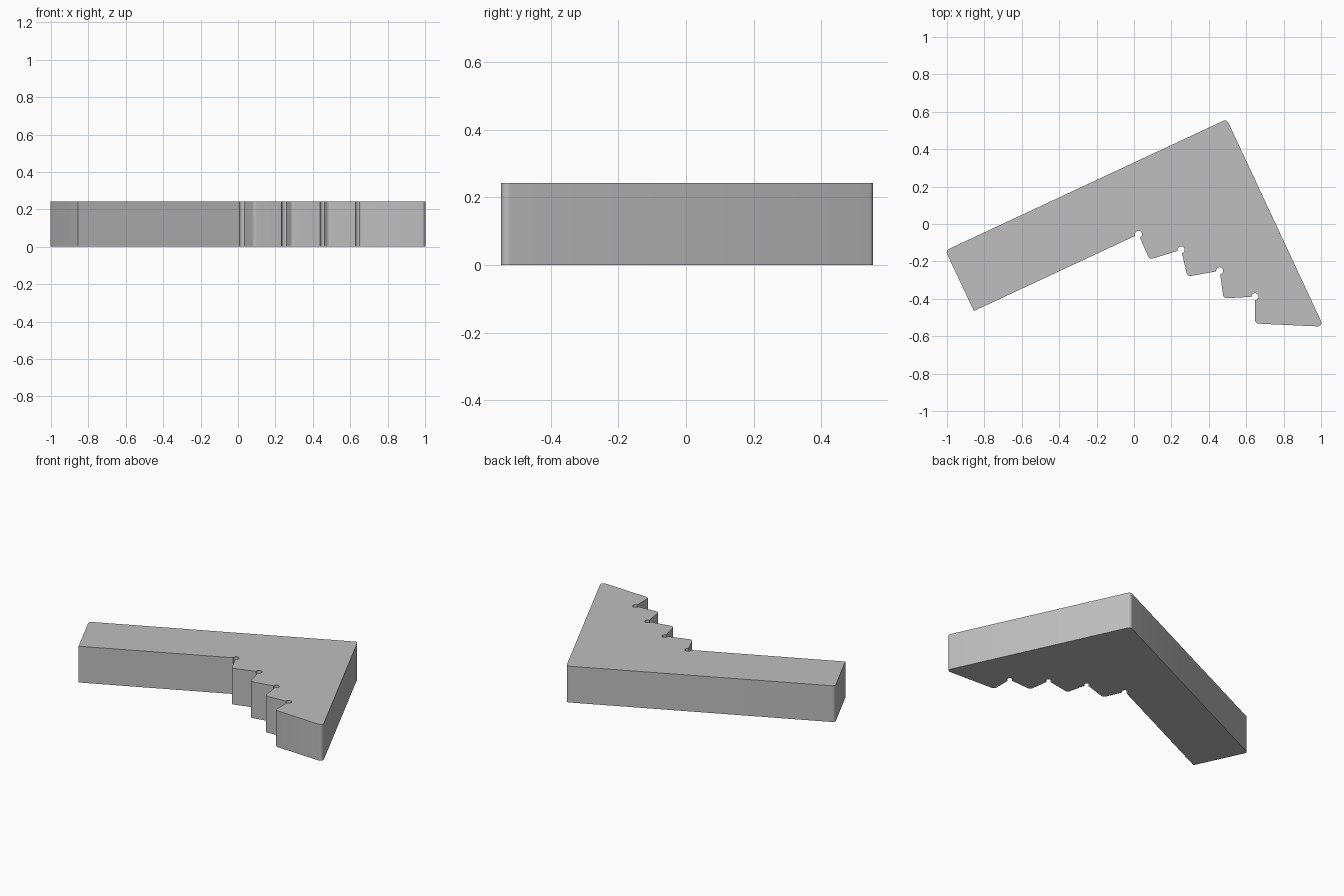
import bpy, bmesh, math
from mathutils import Vector

if "Cube" in bpy.data.objects:
    bpy.data.objects.remove(bpy.data.objects["Cube"])

HEIGHT = 0.243
FILLET, RELIEF = 0.02, 0.019

# Outline, counterclockwise: (x, y, corner type)
OUTLINE = [
    (-0.856, -0.465, "sharp"),
    (0.024, -0.055, "relief"), (0.083, -0.190, "round"),
    (0.252, -0.138, "relief"), (0.286, -0.281, "round"),
    (0.458, -0.250, "relief"), (0.479, -0.398, "round"),
    (0.647, -0.388, "relief"), (0.647, -0.532, "round"),
    (1.014, -0.549, "round"),
    (0.496, 0.560, "round"),
    (-1.008, -0.142, "round"),
]


def fillet(p, a, b, r, n=6):
    """Rounded convex corner at p, between directions a and b."""
    half = a.angle(b) / 2
    centre = p + (a + b).normalized() * (r / math.sin(half))
    t0 = p + a * (r / math.tan(half)) - centre
    t1 = p + b * (r / math.tan(half)) - centre
    start = math.atan2(t0.y, t0.x)
    sweep = (math.atan2(t1.y, t1.x) - start) % (2 * math.pi)
    return [centre + r * Vector((math.cos(start + sweep * i / n),
                                 math.sin(start + sweep * i / n))) for i in range(n + 1)]


def relief(p, a, b, r, n=16):
    """Round relief hole cut into the body at an inner corner."""
    start = math.atan2(a.y, a.x)
    sweep = (start - math.atan2(b.y, b.x)) % (2 * math.pi)
    return [p + r * Vector((math.cos(start - sweep * i / n),
                            math.sin(start - sweep * i / n))) for i in range(n + 1)]


points = []
for i, (x, y, kind) in enumerate(OUTLINE):
    p = Vector((x, y))
    a = (Vector(OUTLINE[i - 1][:2]) - p).normalized()
    b = (Vector(OUTLINE[(i + 1) % len(OUTLINE)][:2]) - p).normalized()
    if kind == "sharp":
        points.append(p)
    elif kind == "round":
        points += fillet(p, a, b, FILLET)
    else:
        points += relief(p, a, b, RELIEF)

# Extrude the outline into the stepped block
bm = bmesh.new()
base = bm.faces.new([bm.verts.new((p.x, p.y, 0)) for p in points])
top = bmesh.ops.extrude_face_region(bm, geom=[base], use_keep_orig=True)
bmesh.ops.translate(bm, vec=(0, 0, HEIGHT),
                    verts=[v for v in top["geom"] if isinstance(v, bmesh.types.BMVert)])
bmesh.ops.recalc_face_normals(bm, faces=bm.faces[:])
mesh = bpy.data.meshes.new("stepped_angle_block")
bm.to_mesh(mesh)
bm.free()

block = bpy.data.objects.new("stepped_angle_block", mesh)
bpy.context.collection.objects.link(block)
grey = bpy.data.materials.new("plain grey")
grey.diffuse_color = (0.52, 0.52, 0.52, 1)
grey.use_nodes = True
grey.node_tree.nodes["Principled BSDF"].inputs["Base Color"].default_value = grey.diffuse_color
mesh.materials.append(grey)

bpy.context.view_layer.objects.active = block
block.select_set(True)
bpy.ops.object.shade_smooth_by_angle(angle=math.radians(30))
